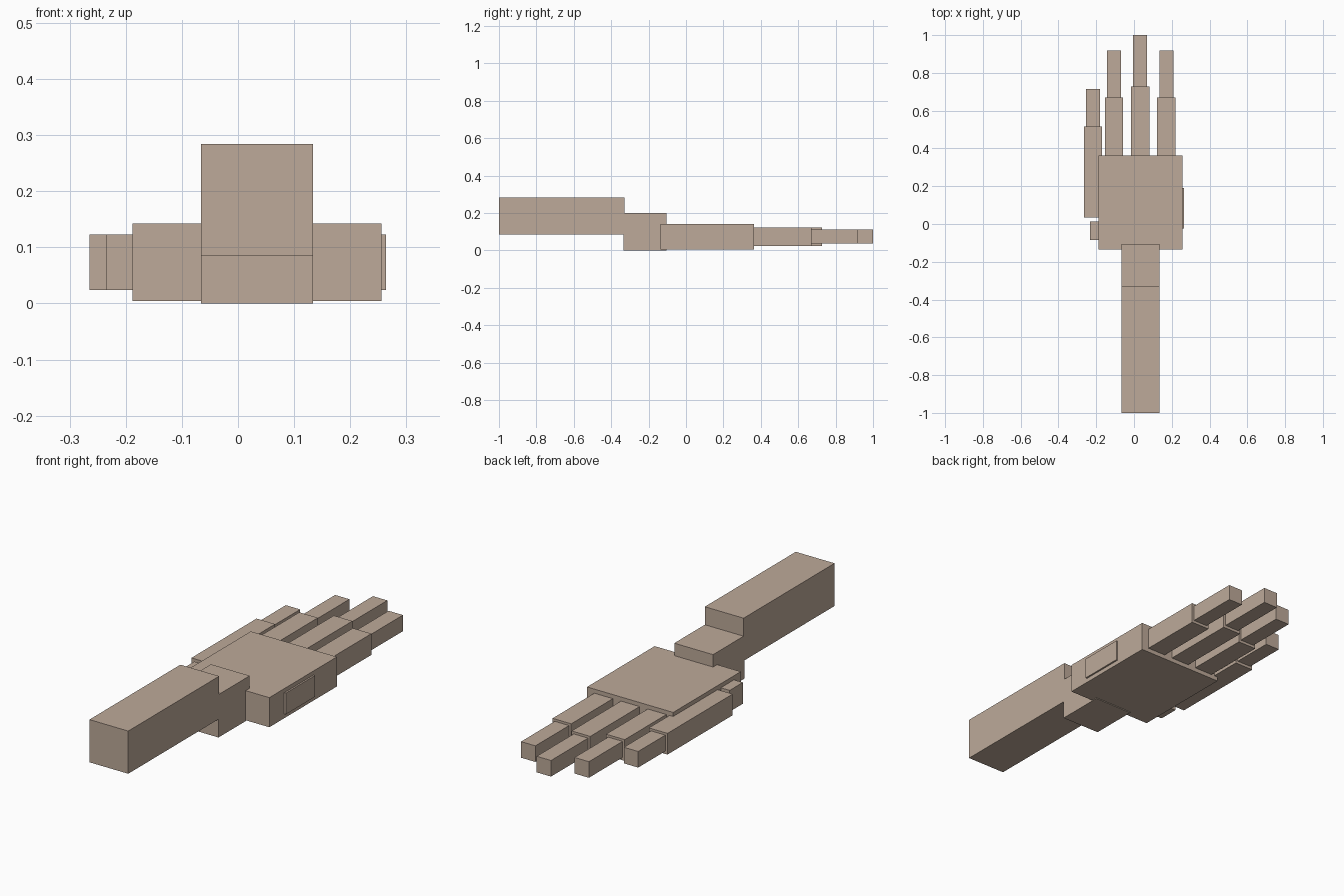
import bpy

cube = bpy.data.objects.get("Cube")
if cube:
    bpy.data.objects.remove(cube, do_unlink=True)

# Single warm tan colour
COLOUR = (0.51, 0.40, 0.32, 1.0)
tan = bpy.data.materials.new("warm_tan")
tan.use_nodes = True
tan.diffuse_color = COLOUR
bsdf = next(n for n in tan.node_tree.nodes if n.type == 'BSDF_PRINCIPLED')
bsdf.inputs["Base Color"].default_value = COLOUR


def block(name, x, y, z):
    """Box spanning the given (min, max) ranges."""
    bpy.ops.mesh.primitive_cube_add(size=1)
    ob = bpy.context.object
    ob.name = name
    centre = [(a + b) / 2 for a, b in (x, y, z)]
    size = [b - a for a, b in (x, y, z)]
    for v in ob.data.vertices:
        v.co = [c + s * k for c, s, k in zip(centre, size, v.co)]
    ob.data.materials.append(tan)
    return ob


# Forearm, stepped wrist and palm
ARM_X = (-0.066, 0.134)
block("forearm", ARM_X, (-1.0, -0.33), (0.085, 0.284))
block("wrist", ARM_X, (-0.335, -0.105), (0.0, 0.2))
block("palm", (-0.188, 0.256), (-0.135, 0.363), (0.004, 0.142))

# Digits: thick base segment, then a thinner tip
BASE_Z, TIP_Z = (0.024, 0.123), (0.037, 0.112)
digits = [
    ("thumb", -0.217, 0.035, 0.515, 0.715),
    ("index_finger", -0.105, 0.35, 0.67, 0.918),
    ("middle_finger", 0.033, 0.35, 0.727, 1.0),
    ("outer_finger", 0.171, 0.35, 0.67, 0.918),
]
for name, cx, y0, y1, y2 in digits:
    block(name + "_base", (cx - 0.048, cx + 0.048), (y0, y1), BASE_Z)
    block(name + "_tip", (cx - 0.037, cx + 0.037), (y1 - 0.01, y2), TIP_Z)

# Knuckle block at the thumb root and raised pad on the opposite side
block("thumb_root", (-0.234, -0.17), (-0.085, 0.012), BASE_Z)
block("side_pad", (0.24, 0.264), (-0.025, 0.19), BASE_Z)
